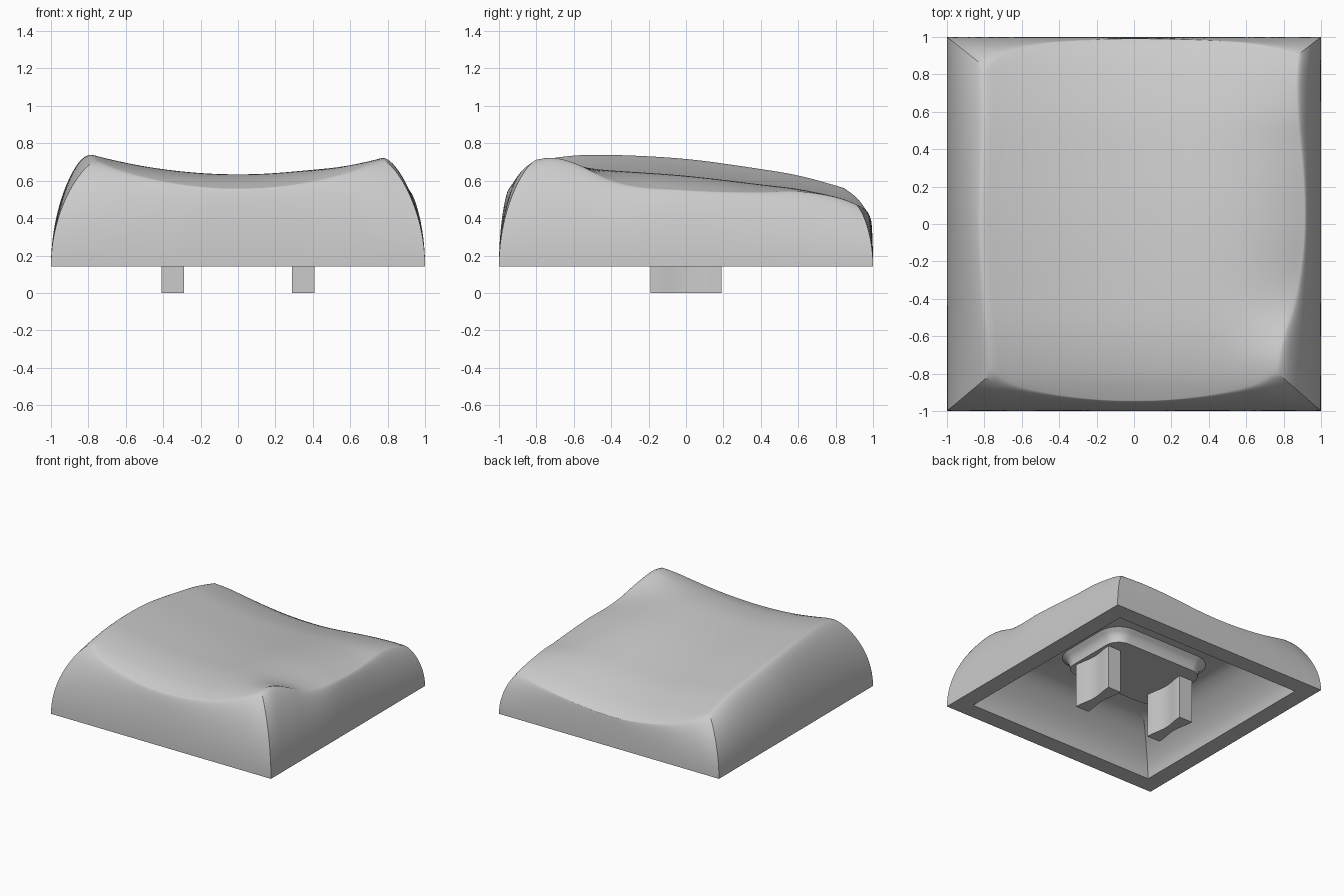
import bpy, bmesh, math

old = bpy.data.objects.get("Cube")
if old:
    bpy.data.objects.remove(old, do_unlink=True)

grey = bpy.data.materials.new("light grey plastic")
grey.use_nodes = True
colour = (0.6, 0.6, 0.6, 1)
grey.diffuse_color = colour
grey.node_tree.nodes["Principled BSDF"].inputs["Base Color"].default_value = colour


def spline(points, t):
    """Smooth curve through (position, value) points."""
    n = len(points)
    i = 0
    while i < n - 2 and t > points[i + 1][0]:
        i += 1

    def slope(k):
        a, b = points[max(k - 1, 0)], points[min(k + 1, n - 1)]
        return (b[1] - a[1]) / (b[0] - a[0])

    (p, a), (q, b) = points[i], points[i + 1]
    h = q - p
    s = min(max((t - p) / h, 0), 1)
    r = 1 - s
    return (a * r * r * (1 + 2 * s) + b * s * s * (1 + 2 * r)
            + h * s * r * (slope(i) * r - slope(i + 1) * s))


def bridge(bm, loops):
    n = len(loops[0])
    for low, high in zip(loops, loops[1:]):
        for i in range(n):
            j = (i + 1) % n
            bm.faces.new((low[i], low[j], high[j], high[i]))


def make(name, bm, degrees):
    bmesh.ops.recalc_face_normals(bm, faces=bm.faces)
    mesh = bpy.data.meshes.new(name)
    bm.to_mesh(mesh)
    bm.free()
    mesh.materials.append(grey)
    obj = bpy.data.objects.new(name, mesh)
    bpy.context.collection.objects.link(obj)
    bpy.ops.object.select_all(action="DESELECT")
    obj.select_set(True)
    bpy.context.view_layer.objects.active = obj
    bpy.ops.object.shade_smooth_by_angle(angle=math.radians(degrees))


def loft(name, rings):
    """Closed solid through rings of equal point count."""
    bm = bmesh.new()
    loops = [[bm.verts.new(p) for p in ring] for ring in rings]
    bridge(bm, loops)
    bm.faces.new(loops[0])
    bm.faces.new(loops[-1])
    make(name, bm, 35)


# Rim outline in plan: each edge runs corner to corner
left = [(-.79, -.75), (-.6, -.77), (-.3, -.8), (0, -.814), (.3, -.805),
        (.6, -.79), (.83, -.785)]
right = [(-.79, .76), (-.6, .8), (-.45, .85), (-.3, .88), (-.1, .905),
         (.1, .91), (.3, .9), (.5, .88), (.7, .867), (.9, .87)]
front = [(-.75, -.79), (-.65, -.855), (-.45, -.905), (-.2, -.937), (0, -.944),
         (.2, -.937), (.45, -.905), (.65, -.855), (.76, -.79)]
back = [(-.785, .83), (-.7, .9), (-.5, .96), (-.2, .985), (0, .99),
        (.3, .985), (.6, .965), (.78, .93), (.87, .9)]

# Dished top: centre line height, sideways scoop, and a lowered +x shoulder
centre = [(-1, .53), (-.94, .56), (-.8, .607), (-.6, .632), (-.4, .63),
          (0, .602), (.4, .552), (.6, .52), (.8, .467), (.9, .432), (1, .38)]
drop = [(-1, -.01), (-.8, -.01), (-.7, .01), (-.4, .18), (0, .187),
        (.4, .155), (.6, .12), (.8, .095), (1, .1)]


def top_height(x, y):
    shoulder = max(0, (x - .25) / .65) ** 2.4
    return spline(centre, y) + .172 * x * x - spline(drop, y) * shoulder


def along(edge, t):
    """Position and value a fraction t along an edge."""
    p = edge[0][0] + t * (edge[-1][0] - edge[0][0])
    return p, spline(edge, p)


def top_point(s, t):
    """Patch spanning the four rim edges."""
    ly, lx = along(left, t)
    ry, rx = along(right, t)
    fx, fy = along(front, s)
    bx, by = along(back, s)

    def corners(k):
        return ((1 - s) * (1 - t) * front[0][k] + s * (1 - t) * front[-1][k]
                + (1 - s) * t * back[0][k] + s * t * back[-1][k])

    x = (1 - s) * lx + s * rx + (1 - t) * fx + t * bx - corners(0)
    y = (1 - s) * ly + s * ry + (1 - t) * fy + t * by - corners(1)
    return x, y, top_height(x, y)


# Shell: top patch, bulging walls, bottom lip and hollow in one skin
N, BASE, CEILING = 48, 0.14, 0.46
bm = bmesh.new()
grid = [[bm.verts.new(top_point(i / N, j / N)) for i in range(N + 1)]
        for j in range(N + 1)]
for j in range(N):
    for i in range(N):
        bm.faces.new((grid[j][i], grid[j][i + 1], grid[j + 1][i + 1], grid[j + 1][i]))

border = ([(i, 0) for i in range(N)] + [(N, j) for j in range(N)]
          + [(N - i, N) for i in range(N)] + [(0, N - j) for j in range(N)])
square = [(2 * i / N - 1, 2 * j / N - 1) for i, j in border]
loops = [[grid[j][i] for i, j in border]]

STEPS = 24
for k in range(1, STEPS + 1):
    angle = math.pi / 2 * (1 - k / STEPS)
    rise = math.sin(angle)
    inset = .55 * (1 - math.cos(angle)) + .45 * rise * rise
    loops.append([bm.verts.new((u + (r.co.x - u) * inset, v + (r.co.y - v) * inset,
                                BASE + (r.co.z - BASE) * rise))
                  for (u, v), r in zip(square, loops[0])])

hollow = [(BASE, .86), (.2, .84), (.26, .805), (.32, .755),
          (.38, .69), (.42, .635), (.45, .575), (CEILING, .545)]
for k in range(17):
    z = BASE + (CEILING - BASE) * k / 16
    s = spline(hollow, z)
    loops.append([bm.verts.new((u * s, v * s, z)) for u, v in square])
bridge(bm, loops)
bm.faces.new(loops[-1])
make("cap_shell", bm, 28)


# Mounting pad with flared edge under the ceiling
def rounded_ring(a, b, r, z, steps=8):
    ring = []
    for quarter, (sx, sy) in enumerate([(1, 1), (-1, 1), (-1, -1), (1, -1)]):
        for k in range(steps + 1):
            t = math.pi / 2 * (quarter + k / steps)
            ring.append((sx * (a - r) + r * math.cos(t),
                         sy * (b - r) + r * math.sin(t), z))
    return ring


flare = [(.36, 0), (.39, .004), (.42, .016), (.44, .032), (.46, .06), (.47, .07)]
loft("mounting_pad", [rounded_ring(.43 + e, .31 + e, .12 + e, z) for z, e in flare])


# Two waisted clip legs
def leg_ring(cx, z):
    flank = [(.06 - .022 * math.cos(math.pi * t / 2) ** 2, .19 * t)
             for t in (i / 6 for i in range(-6, 7))]
    return [(cx + x, y, z) for x, y in flank + [(-x, -y) for x, y in flank]]


for label, sign in (("left", 1), ("right", -1)):
    loft(label + "_clip_leg", [leg_ring(sign * .35, z) for z in (0, .38)])
